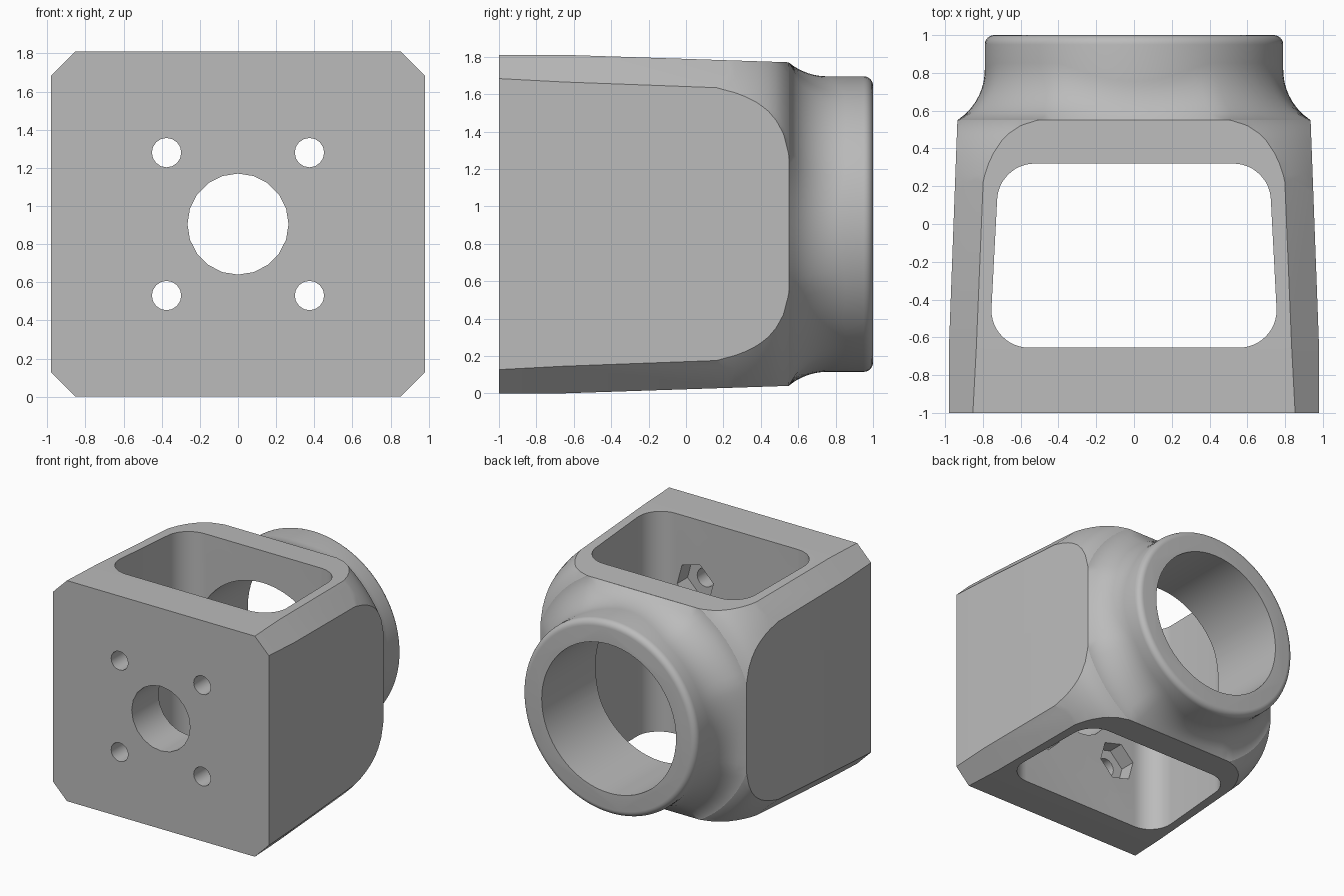
import bpy, bmesh
from math import sin, cos, pi, sqrt, radians

if "Cube" in bpy.data.objects:
    bpy.data.objects.remove(bpy.data.objects["Cube"])

MID = 0.905          # height of the bore axis
BACK = 0.55          # rear end of the block
BLOCK_X, BLOCK_Z, CORNER_R = 0.935, 0.865, 1.005
NECK_R, FILLET = 0.79, 0.32

grey = bpy.data.materials.new("plain grey")
grey.use_nodes = True
grey.diffuse_color = (0.5, 0.5, 0.5, 1)
grey.node_tree.nodes["Principled BSDF"].inputs["Base Color"].default_value = (0.5, 0.5, 0.5, 1)


def loft(name, rings):
    """Closed solid through rings of (x, y, z) points with equal counts."""
    bm = bmesh.new()
    loops = [[bm.verts.new(p) for p in ring] for ring in rings]
    n = len(loops[0])
    for a, b in zip(loops, loops[1:]):
        for i in range(n):
            j = (i + 1) % n
            bm.faces.new((a[i], a[j], b[j], b[i]))
    bm.faces.new(loops[0])
    bm.faces.new(loops[-1])
    bmesh.ops.recalc_face_normals(bm, faces=bm.faces)
    mesh = bpy.data.meshes.new(name)
    bm.to_mesh(mesh)
    bm.free()
    obj = bpy.data.objects.new(name, mesh)
    bpy.context.collection.objects.link(obj)
    mesh.materials.append(grey)
    return obj


def circle(y, r, n=96, x=0, z=MID, turn=0):
    return [(x + r * cos(turn + 2 * pi * i / n), y, z + r * sin(turn + 2 * pi * i / n))
            for i in range(n)]


def rod(name, y0, y1, r, n, **place):
    return loft(name, [circle(y0, r, n, **place), circle(y1, r, n, **place)])


def combine(target, tool, operation):
    """Apply a boolean and discard the tool."""
    tool.hide_render = True
    mod = target.modifiers.new(operation, "BOOLEAN")
    mod.object, mod.operation, mod.solver = tool, operation, "EXACT"
    graph = bpy.context.evaluated_depsgraph_get()
    graph.update()
    result = bpy.data.meshes.new_from_object(target.evaluated_get(graph))
    target.modifiers.clear()
    target.data = result
    bpy.data.objects.remove(tool)


# Tapered block with chamfered long edges
def octagon(y, hx, hz, c):
    quarter = [(hx, hz - c), (hx - c, hz)]
    pts = quarter + [(-x, z) for x, z in reversed(quarter)]
    pts += [(-x, -z) for x, z in pts]
    return [(x, y, MID + z) for x, z in pts]


housing = loft("mount_housing", [octagon(-1, 0.98, 0.905, 0.127),
                                 octagon(-0.66, 0.98, 0.905, 0.145),
                                 octagon(BACK, BLOCK_X, BLOCK_Z, 0.15)])

# Turned shape that rounds the rear corners
profile = [(-1.1, 1.35), (0.1, 1.21), (0.2, 1.19), (0.26, 1.179), (0.32, 1.164),
           (0.38, 1.144), (0.44, 1.117), (0.48, 1.091), (0.52, 1.055), (BACK, CORNER_R)]
combine(housing, loft("rear_rounding", [circle(y, r) for y, r in profile]), "INTERSECT")


# Rear neck: block outline sweeping through a concave fillet into a round collar
def neck_ring(t):
    ring = []
    for i in range(96):
        a = 2 * pi * i / 96
        r = min(CORNER_R, BLOCK_X / max(abs(cos(a)), 0.01), BLOCK_Z / max(abs(sin(a)), 0.01)) - 0.001
        h = r - NECK_R
        length = sqrt(2 * FILLET * h - h * h)
        left = length * (1 - t)
        r = NECK_R + FILLET - sqrt(FILLET ** 2 - left ** 2)
        ring.append((r * cos(a), BACK + length * t, MID + r * sin(a)))
    return ring


neck = [circle(0.4, 0.7)] + [neck_ring(i / 8) for i in range(9)]
lip = 0.05
for i in range(7):
    a = i / 6 * pi / 2
    neck.append(circle(1 - lip + lip * sin(a), NECK_R - lip + lip * cos(a)))
combine(housing, loft("rear_neck", neck), "UNION")

# Rounded window running vertically through the block
outline = []
for cx, cy, start in ((0.525, 0.12, 0), (-0.525, 0.12, 90), (-0.555, -0.455, 180), (0.555, -0.455, 270)):
    for k in range(13):
        a = radians(start + 7.5 * k)
        outline.append((cx + 0.2 * cos(a), cy + 0.2 * sin(a)))
window = loft("window_cutter", [[(x, y, z) for x, y in outline] for z in (-0.2, 2.0)])
combine(housing, window, "DIFFERENCE")

# Rear bore and front centre hole
combine(housing, rod("bore_cutter", 0.0, 1.2, 0.61, 64), "DIFFERENCE")
combine(housing, rod("centre_hole_cutter", -1.2, -0.4, 0.265, 20), "DIFFERENCE")

# Bolt holes with hexagonal nut pockets on the inside of the front wall
for k in range(4):
    diagonal = pi / 4 + k * pi / 2
    place = dict(x=0.53 * cos(diagonal), z=MID + 0.53 * sin(diagonal), turn=diagonal)
    combine(housing, rod("bolt_hole_cutter", -1.2, -0.5, 0.077, 16, **place), "DIFFERENCE")
    combine(housing, rod("nut_pocket_cutter", -0.79, -0.5, 0.17, 6, **place), "DIFFERENCE")

bpy.ops.object.select_all(action="DESELECT")
housing.select_set(True)
bpy.context.view_layer.objects.active = housing
bpy.ops.object.shade_smooth_by_angle(angle=radians(28))
